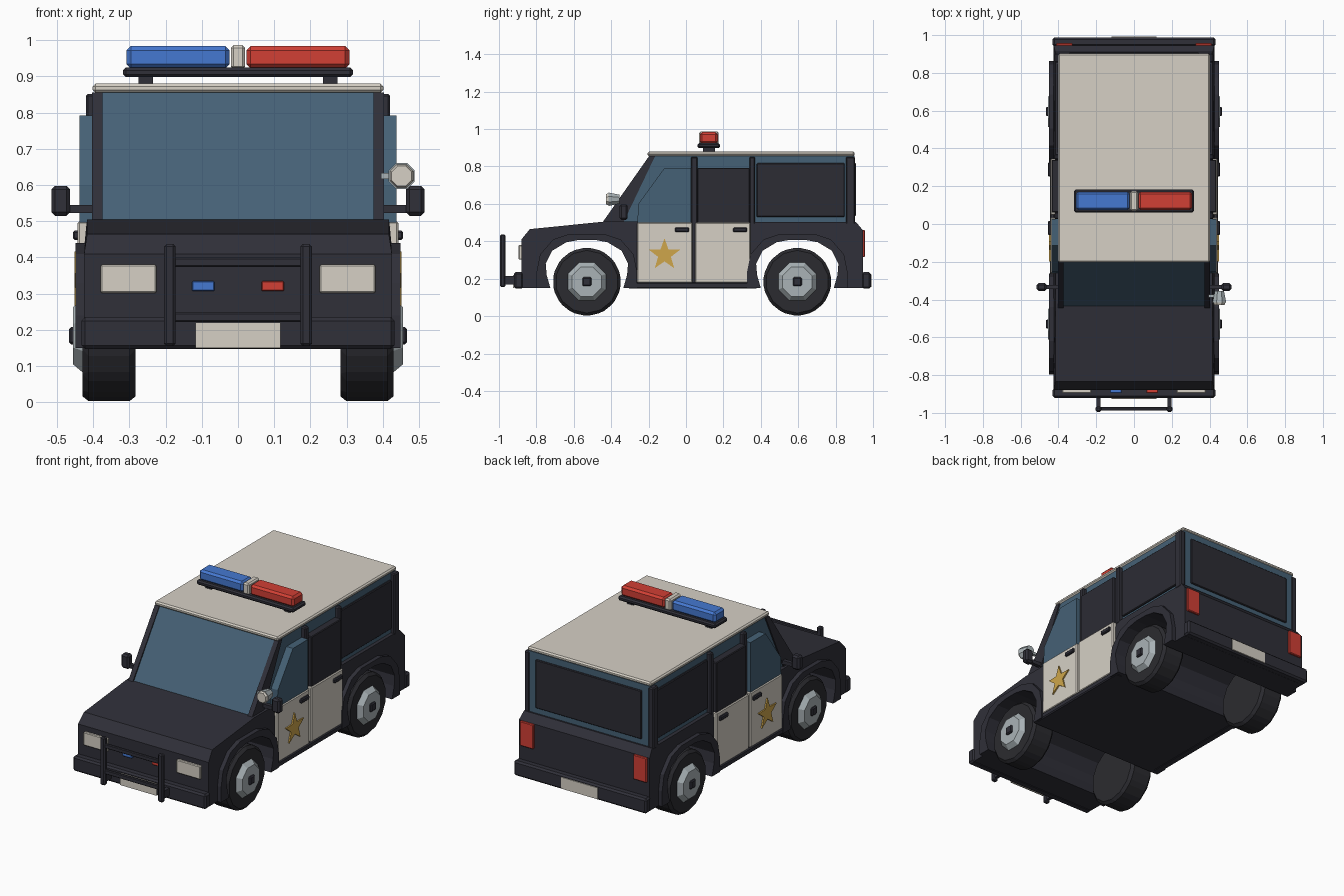
import bpy, bmesh
from math import pi, sin, cos
from mathutils import Matrix

if "Cube" in bpy.data.objects:
    bpy.data.objects.remove(bpy.data.objects["Cube"], do_unlink=True)


def material(name, r, g, b):
    m = bpy.data.materials.new(name)
    m.use_nodes = True
    m.diffuse_color = (r, g, b, 1)
    m.node_tree.nodes["Principled BSDF"].inputs["Base Color"].default_value = (r, g, b, 1)
    return m


PAINT = material("dark_paint", 0.029, 0.029, 0.04)
TYRE = material("tyre_rubber", 0.024, 0.024, 0.029)
TINT = material("tinted_glass", 0.025, 0.025, 0.034)
CREAM = material("cream", 0.67, 0.63, 0.56)
GLASS = material("blue_glass", 0.06, 0.12, 0.18)
BLUE = material("blue_light", 0.06, 0.19, 0.64)
RED = material("red_light", 0.64, 0.05, 0.035)
GOLD = material("gold", 0.62, 0.38, 0.07)
METAL = material("grey_metal", 0.40, 0.45, 0.47)


def finish(name, bm, mat, bevel=0):
    bmesh.ops.recalc_face_normals(bm, faces=bm.faces)
    if bevel:
        bmesh.ops.bevel(bm, geom=bm.edges[:], offset=bevel, segments=1, affect='EDGES')
    mesh = bpy.data.meshes.new(name)
    bm.to_mesh(mesh)
    bm.free()
    mesh.materials.append(mat)
    obj = bpy.data.objects.new(name, mesh)
    bpy.context.collection.objects.link(obj)
    return obj


def box(name, mat, x, y, z, bevel=0):
    """Box from three (low, high) ranges."""
    bm = bmesh.new()
    bmesh.ops.create_cube(bm, size=1)
    for v in bm.verts:
        for i, (a, b) in enumerate((x, y, z)):
            v.co[i] = (a + b) / 2 + v.co[i] * (b - a)
    return finish(name, bm, mat, bevel)


def prism(name, mat, x, profile, bevel=0):
    """Extrude a (y, z) profile along x."""
    bm = bmesh.new()
    face = bm.faces.new([bm.verts.new((x[0], y, z)) for y, z in profile])
    new = bmesh.ops.extrude_face_region(bm, geom=[face])["geom"]
    for v in new:
        if isinstance(v, bmesh.types.BMVert):
            v.co.x = x[1]
    return finish(name, bm, mat, bevel)


def cone(name, mat, axis, centre, r1, r2, depth, sides, bevel=0):
    """Cylinder or cone; r2 lies towards the positive end of the axis."""
    bm = bmesh.new()
    turn = Matrix.Rotation(pi / 2, 4, 'Y') if axis == 'X' else Matrix.Rotation(-pi / 2, 4, 'X')
    spin = Matrix.Rotation(pi / sides, 4, 'Z')
    bmesh.ops.create_cone(bm, cap_ends=True, segments=sides, radius1=r1, radius2=r2,
                          depth=depth, matrix=Matrix.Translation(centre) @ turn @ spin)
    return finish(name, bm, mat, bevel)


def span(s, a, b):
    """x range on side s."""
    return (min(s * a, s * b), max(s * a, s * b))


FRONT, REAR = -0.53, 0.595
ARCH = [(0.195, 0.15), (0.215, 0.22), (0.22, 0.28), (0.185, 0.35), (0.11, 0.395), (0.04, 0.408)]
FLARE = [(0.268, 0.15), (0.268, 0.24), (0.25, 0.33), (0.18, 0.41), (0.09, 0.44)]


def arc(half, yc):
    """Arch outline from front foot to rear foot."""
    return [(yc - a, z) for a, z in half] + [(yc + a, z) for a, z in reversed(half)]


# Lower body with wheel tunnels, narrowing slightly at the top
body = prism("lower_body", PAINT, (-0.425, 0.425),
             [(-0.88, 0.15)] + arc(ARCH, FRONT) + arc(ARCH, REAR) +
             [(0.945, 0.15), (0.945, 0.46), (0.91, 0.502), (-0.44, 0.505),
              (-0.835, 0.465), (-0.88, 0.41)])
for v in body.data.vertices:
    if v.co.z > 0.462:
        v.co.x *= 0.98

# Cabin and roof
prism("cabin_glass", GLASS, (-0.395, 0.395),
      [(-0.44, 0.495), (-0.19, 0.858), (0.9, 0.858), (0.9, 0.495)])
box("roof", CREAM, (-0.402, 0.402), (-0.205, 0.902), (0.855, 0.88), 0.008)
box("rear_window", TINT, (-0.345, 0.345), (0.89, 0.908), (0.535, 0.82), 0.004)

# Bumpers and number plates
box("front_bumper", PAINT, (-0.432, 0.432), (-0.92, -0.87), (0.147, 0.235), 0.01)
box("rear_bumper", PAINT, (-0.432, 0.432), (0.94, 0.988), (0.147, 0.235), 0.01)
box("front_plate", CREAM, (-0.118, 0.118), (-0.926, -0.918), (0.15, 0.22))
box("rear_plate", CREAM, (-0.118, 0.118), (0.985, 0.993), (0.155, 0.222))

# Push bar rails
for z in (0.235, 0.387):
    box("push_bar_rail", PAINT, (-0.185, 0.185), (-0.988, -0.97), (z - 0.013, z + 0.013), 0.004)

# Roof light bar
box("light_bar_base", PAINT, (-0.317, 0.317), (0.062, 0.182), (0.898, 0.925), 0.008)
box("light_bar_centre", CREAM, (-0.02, 0.02), (0.07, 0.174), (0.92, 0.987), 0.008)

for s, side in ((1, "left"), (-1, "right")):
    lamp = RED if s > 0 else BLUE
    box(side + "_beacon", lamp, span(s, 0.023, 0.308), (0.074, 0.17), (0.922, 0.984), 0.012)
    box(side + "_light_bar_foot", PAINT, span(s, 0.235, 0.275), (0.09, 0.154), (0.875, 0.9))

    # Front and rear lamps, push bar posts
    box(side + "_headlight", CREAM, span(s, 0.225, 0.38), (-0.895, -0.87), (0.302, 0.38), 0.004)
    box(side + "_grille_light", lamp, span(s, 0.065, 0.127), (-0.895, -0.87), (0.307, 0.335), 0.003)
    box(side + "_tail_light", RED, span(s, 0.325, 0.412), (0.93, 0.957), (0.315, 0.46), 0.004)
    box(side + "_push_bar_post", PAINT, span(s, 0.172, 0.204), (-0.994, -0.966), (0.155, 0.437), 0.007)
    box(side + "_push_bar_bracket", PAINT, span(s, 0.178, 0.198), (-0.97, -0.91), (0.17, 0.215))

    # Pillars
    prism(side + "_windscreen_pillar", PAINT, span(s, 0.374, 0.403),
          [(-0.447, 0.5), (-0.197, 0.856), (-0.165, 0.856), (-0.335, 0.5)])
    for y0, y1 in ((0.026, 0.061), (0.34, 0.37), (0.855, 0.904)):
        box(side + "_pillar", PAINT, span(s, 0.385, 0.42), (y0, y1), (0.49, 0.852), 0.006)
    box(side + "_rear_side_window", TINT, span(s, 0.385, 0.406), (0.378, 0.848), (0.53, 0.818), 0.004)

    # Doors with their windows, handles and sill
    prism(side + "_front_door_window", GLASS, span(s, 0.385, 0.438),
          [(-0.26, 0.495), (-0.255, 0.6), (-0.115, 0.792), (0.026, 0.792), (0.026, 0.495)])
    box(side + "_rear_door_window", TINT, span(s, 0.385, 0.436), (0.061, 0.34), (0.495, 0.792), 0.004)
    for door, y0, y1 in (("front", -0.262, 0.034), ("rear", 0.048, 0.345)):
        box(f"{side}_{door}_door", CREAM, span(s, 0.4, 0.443), (y0, y1), (0.178, 0.5), 0.005)
        box(f"{side}_{door}_handle", PAINT, span(s, 0.435, 0.456),
            (y1 - 0.093, y1 - 0.018), (0.449, 0.474), 0.005)
    box(side + "_sill", PAINT, span(s, 0.4, 0.445), (-0.31, 0.38), (0.147, 0.18), 0.006)

    # Five-pointed door star
    star = [(-0.115 + r * sin(k * pi / 5), 0.328 + r * cos(k * pi / 5))
            for k in range(10) for r in ((0.036 if k % 2 else 0.088),)]
    prism(side + "_door_star", GOLD, span(s, 0.442, 0.451), star)

    # Wheels and arch flares
    for place, y in (("front", FRONT), ("rear", REAR)):
        name = f"{side}_{place}"
        prism(name + "_arch_flare", PAINT, span(s, 0.405, 0.449),
              arc(FLARE, y) + arc(ARCH, y)[::-1])
        cone(name + "_tyre", TYRE, 'X', (s * 0.356, y, 0.184), 0.184, 0.184, 0.146, 14, 0.016)
        radii = (0.118, 0.085) if s > 0 else (0.085, 0.118)
        cone(name + "_hub", METAL, 'X', (s * 0.438, y, 0.184), *radii, 0.036, 8)
        box(name + "_hub_cap", PAINT, span(s, 0.44, 0.467), (y - 0.024, y + 0.024),
            (0.16, 0.208), 0.006)

    # Wing mirrors
    box(side + "_mirror_arm", PAINT, span(s, 0.39, 0.475), (-0.345, -0.323), (0.523, 0.545))
    box(side + "_mirror", PAINT, span(s, 0.464, 0.515), (-0.355, -0.312), (0.515, 0.598), 0.01)

# Spotlight on the left windscreen pillar
cone("spotlight_shell", METAL, 'Y', (0.452, -0.385, 0.625), 0.039, 0.026, 0.06, 8)
cone("spotlight_lens", CREAM, 'Y', (0.452, -0.42, 0.625), 0.03, 0.036, 0.016, 8)
box("spotlight_stem", METAL, (0.395, 0.43), (-0.39, -0.372), (0.617, 0.633))
